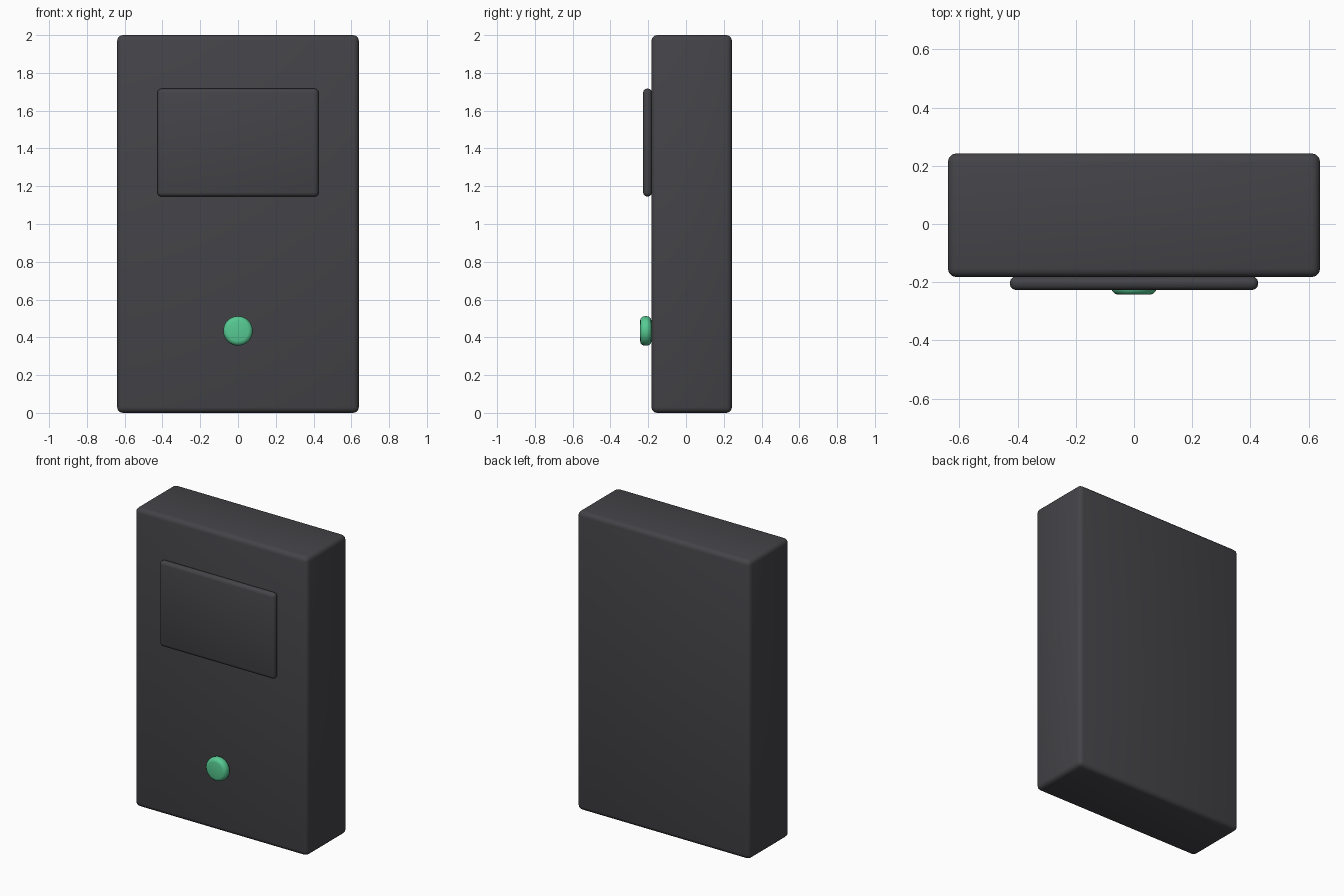
import bpy
import math

old = bpy.data.objects.get("Cube")
if old:
    bpy.data.objects.remove(old, do_unlink=True)


def make_material(name, rgb):
    mat = bpy.data.materials.new(name)
    mat.use_nodes = True
    color = (*rgb, 1.0)
    mat.diffuse_color = color
    mat.node_tree.nodes["Principled BSDF"].inputs["Base Color"].default_value = color
    return mat


def finish(name, mat, bevel, segments):
    """Name, colour, round and smooth the active object."""
    obj = bpy.context.object
    obj.name = name
    obj.data.materials.append(mat)
    bpy.ops.object.transform_apply(location=False, rotation=True, scale=True)
    mod = obj.modifiers.new("Rounded edges", 'BEVEL')
    mod.width = bevel
    mod.segments = segments
    mod.limit_method = 'ANGLE'
    mod.angle_limit = math.radians(40)
    bpy.ops.object.modifier_apply(modifier=mod.name)
    bpy.ops.object.shade_smooth_by_angle(angle=math.radians(40))
    return obj


def box(name, low, high, mat, bevel, segments=3):
    center = [(a + b) / 2 for a, b in zip(low, high)]
    bpy.ops.mesh.primitive_cube_add(size=1, location=center)
    bpy.context.object.scale = [b - a for a, b in zip(low, high)]
    return finish(name, mat, bevel, segments)


charcoal = make_material("charcoal", (0.058, 0.056, 0.064))
green = make_material("green", (0.095, 0.59, 0.29))

# Main case and raised screen panel
box("case", (-0.64, -0.183, 0), (0.64, 0.243, 2), charcoal, 0.03)
box("screen_panel", (-0.427, -0.227, 1.145), (0.427, -0.18, 1.717), charcoal, 0.022)

# Round button
bpy.ops.mesh.primitive_cylinder_add(
    vertices=32, radius=0.078, depth=0.06,
    location=(0, -0.213, 0.434), rotation=(math.pi / 2, 0, 0))
finish("button", green, 0.024, 3)
